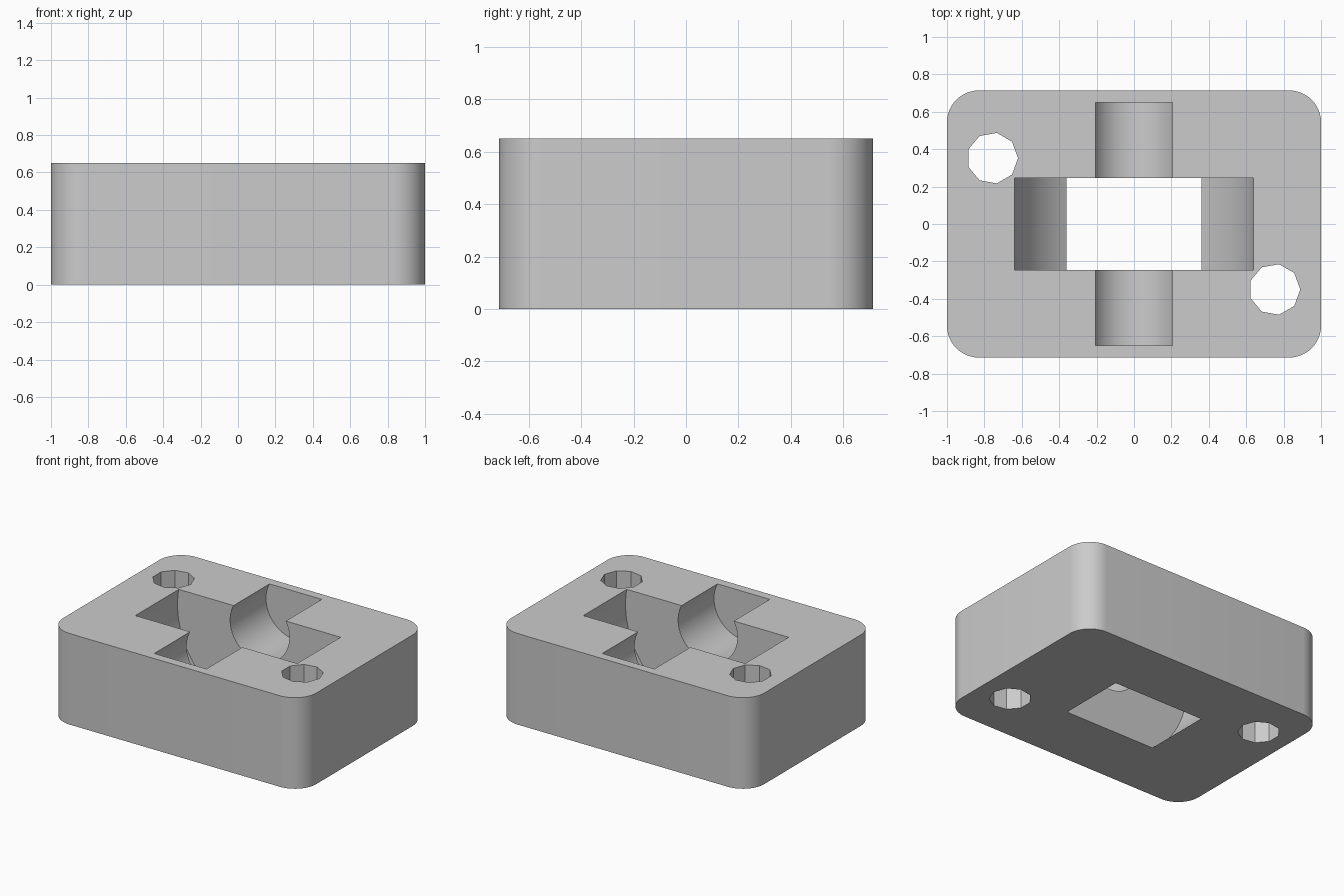
import bpy
import bmesh
from math import cos, sin, pi, radians
from mathutils import Matrix, Vector

if "Cube" in bpy.data.objects:
    bpy.data.objects.remove(bpy.data.objects["Cube"])

HALF_X, HALF_Y, HEIGHT = 1.0, 0.714, 0.65
CORNER = 0.17
AXIS_Z = 0.54          # shared centre of the wheel and axle pockets

grey = bpy.data.materials.new("plain grey")
grey.use_nodes = True
grey.diffuse_color = (0.6, 0.6, 0.6, 1)
grey.node_tree.nodes["Principled BSDF"].inputs["Base Color"].default_value = grey.diffuse_color


def prism(name, outline, depth, matrix=Matrix()):
    """Extrude an outline from z = 0 to z = depth, then place it."""
    bm = bmesh.new()
    face = bm.faces.new([bm.verts.new((x, y, 0)) for x, y in outline])
    result = bmesh.ops.extrude_face_region(bm, geom=[face])
    top = [v for v in result["geom"] if isinstance(v, bmesh.types.BMVert)]
    bmesh.ops.translate(bm, verts=top, vec=(0, 0, depth))
    bmesh.ops.recalc_face_normals(bm, faces=bm.faces)
    bm.transform(matrix)
    mesh = bpy.data.meshes.new(name)
    bm.to_mesh(mesh)
    bm.free()
    mesh.materials.append(grey)
    obj = bpy.data.objects.new(name, mesh)
    bpy.context.collection.objects.link(obj)
    return obj


def circle(radius, sides):
    return [(radius * cos(2 * pi * i / sides), radius * sin(2 * pi * i / sides))
            for i in range(sides)]


def rounded_rectangle(hx, hy, radius, steps=12):
    points = []
    for quarter, (sx, sy) in enumerate([(1, 1), (-1, 1), (-1, -1), (1, -1)]):
        for i in range(steps + 1):
            a = pi / 2 * (quarter + i / steps)
            points.append((sx * (hx - radius) + radius * cos(a),
                           sy * (hy - radius) + radius * sin(a)))
    return points


def lying_cylinder(name, radius, half_length):
    """Cylinder along y, centred on the shared axis."""
    place = Matrix.Translation((0, half_length, AXIS_Z)) @ Matrix.Rotation(radians(90), 4, "X")
    return prism(name, circle(radius, 96), 2 * half_length, place)


# Block with rounded upright corners
block = prism("block", rounded_rectangle(HALF_X, HALF_Y, CORNER), HEIGHT)

# Wheel pocket, axle channel and two nine-sided screw holes
cutters = [lying_cylinder("wheel_cutter", 0.649, 0.245),
           lying_cylinder("axle_cutter", 0.234, 0.65)]
for name, x, y in [("back_hole_cutter", -0.757, 0.352), ("front_hole_cutter", 0.752, -0.35)]:
    cutters.append(prism(name, circle(0.137, 9), HEIGHT + 0.2,
                         Matrix.Translation(Vector((x, y, -0.1)))))

bpy.ops.object.select_all(action="DESELECT")
block.select_set(True)
bpy.context.view_layer.objects.active = block
for cutter in cutters:
    cutter.hide_render = True
    mod = block.modifiers.new(cutter.name, "BOOLEAN")
    mod.operation = "DIFFERENCE"
    mod.solver = "EXACT"
    mod.object = cutter
    bpy.ops.object.modifier_apply(modifier=mod.name)
    bpy.data.objects.remove(cutter)

bpy.ops.object.shade_smooth_by_angle(angle=radians(30))
